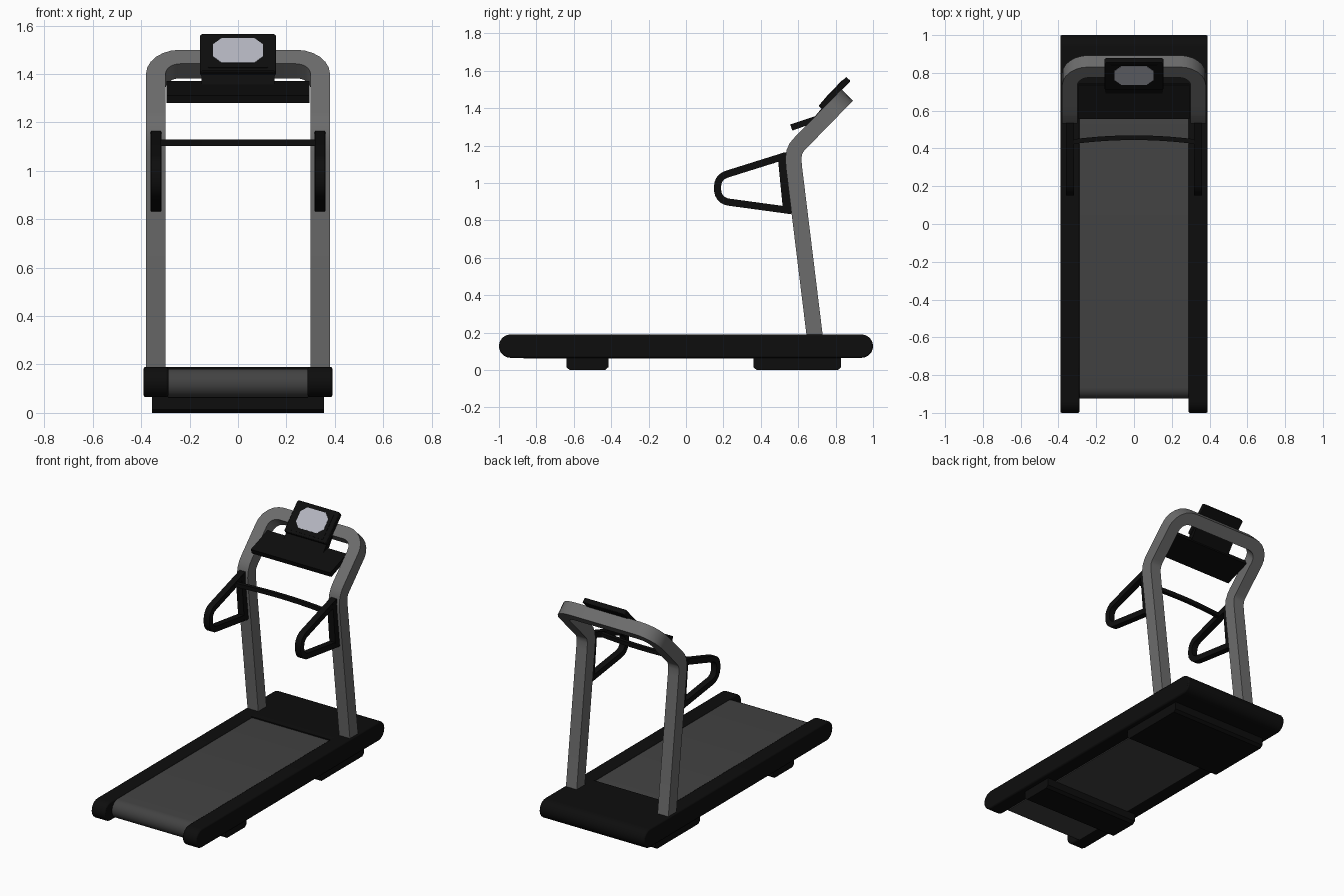
import bpy, bmesh, math
from mathutils import Vector

if "Cube" in bpy.data.objects:
    bpy.data.objects.remove(bpy.data.objects["Cube"])


def material(name, rgb):
    m = bpy.data.materials.new(name)
    m.diffuse_color = (*rgb, 1)
    m.use_nodes = True
    m.node_tree.nodes["Principled BSDF"].inputs["Base Color"].default_value = m.diffuse_color
    return m


BLACK = material("black plastic", (0.004, 0.004, 0.004))
BELT = material("dark grey rubber", (0.055, 0.055, 0.055))
GREY = material("grey metal", (0.15, 0.15, 0.15))
SCREEN = material("pale screen", (0.45, 0.46, 0.52))


def finish(name, bm, mat, bevel=0):
    bmesh.ops.recalc_face_normals(bm, faces=bm.faces)
    me = bpy.data.meshes.new(name)
    bm.to_mesh(me)
    bm.free()
    me.materials.append(mat)
    ob = bpy.data.objects.new(name, me)
    bpy.context.collection.objects.link(ob)
    bpy.ops.object.select_all(action='DESELECT')
    ob.select_set(True)
    bpy.context.view_layer.objects.active = ob
    bpy.ops.object.shade_smooth_by_angle(angle=math.radians(25))
    if bevel:
        b = ob.modifiers.new("soft edges", 'BEVEL')
        b.width, b.segments, b.limit_method = bevel, 2, 'ANGLE'
        b.angle_limit = math.radians(40)
    return ob


def side(u, v, n):
    """profile drawn in the y-z plane, extruded along x"""
    return (n, u, v)


def extrude(name, pts, n0, n1, mat, place=side, bevel=0):
    bm = bmesh.new()
    a = [bm.verts.new(place(u, v, n0)) for u, v in pts]
    b = [bm.verts.new(place(u, v, n1)) for u, v in pts]
    bm.faces.new(a)
    bm.faces.new(b)
    for i in range(len(pts)):
        j = (i + 1) % len(pts)
        bm.faces.new((a[i], a[j], b[j], b[i]))
    return finish(name, bm, mat, bevel)


def sweep(name, pts, width, n0, n1, mat, place=side, closed=False):
    """square bar along a flat path with mitred corners"""
    pts = [Vector(p) for p in pts]
    bm, rings, k = bmesh.new(), [], len(pts)
    for i, p in enumerate(pts):
        prev = pts[i - 1] if closed or i else None
        nxt = pts[(i + 1) % k] if closed or i < k - 1 else None
        d1 = (p - prev).normalized() if prev else (nxt - p).normalized()
        d2 = (nxt - p).normalized() if nxt else d1
        t = (d1 + d2).normalized()
        off = Vector((-t.y, t.x)) * width / 2 / max(t.dot(d1), 0.5)
        rings.append([bm.verts.new(place(*(p + s * off), n))
                      for s, n in ((1, n0), (1, n1), (-1, n1), (-1, n0))])
    for i in range(k if closed else k - 1):
        a, b = rings[i], rings[(i + 1) % k]
        for j in range(4):
            bm.faces.new((a[j], a[(j + 1) % 4], b[(j + 1) % 4], b[j]))
    if not closed:
        bm.faces.new(rings[0])
        bm.faces.new(rings[-1])
    return finish(name, bm, mat)


def arc(cx, cy, r, a0, a1, n):
    return [(cx + r * math.cos(math.radians(a0 + (a1 - a0) * i / n)),
             cy + r * math.sin(math.radians(a0 + (a1 - a0) * i / n))) for i in range(n + 1)]


def stadium(y0, y1, z0, z1):
    r, c = (z1 - z0) / 2, (z0 + z1) / 2
    return arc(y1 - r, c, r, -90, 90, 12) + arc(y0 + r, c, r, 90, 270, 12)


# deck: side rails, motor cover, running belt
for s, tag in ((-1, "left"), (1, "right")):
    extrude(tag + "_side_rail", stadium(-1, 1, 0.065, 0.19), s * 0.288, s * 0.39, BLACK, bevel=0.008)
extrude("motor_cover", [(0.56, 0.065)] + arc(0.9375, 0.1275, 0.0625, -90, 90, 12) + [(0.56, 0.19)],
        -0.30, 0.30, BLACK)
extrude("running_belt", stadium(-0.925, 0.62, 0.062, 0.183), -0.29, 0.29, BELT)

# feet
for name, y0, y1 in (("rear_foot", -0.64, -0.415), ("front_foot", 0.36, 0.83)):
    extrude(name, [(y0, 0.08), (y0, 0.015), (y0 + 0.018, 0), (y1 - 0.018, 0), (y1, 0.015), (y1, 0.08)],
            -0.355, 0.355, BLACK)

# upright frame: a flat arch bent along a side curve
SIDE = [Vector(p) for p in ((0.692, 0.15), (0.578, 1.08), (0.574, 1.13), (0.579, 1.165),
                            (0.591, 1.19), (0.608, 1.21), (0.66, 1.263), (0.862, 1.47))]
LEN = [0]
for p, q in zip(SIDE, SIDE[1:]):
    LEN.append(LEN[-1] + (q - p).length)
TOP = LEN[-1]


def bent(x, s, n):
    i = max(j for j in range(len(SIDE) - 1) if j == 0 or LEN[j] <= s + 1e-6)
    f = (s - LEN[i]) / (LEN[i + 1] - LEN[i])

    def normal(j):
        a, b = SIDE[max(j - 1, 0)], SIDE[min(j + 1, len(SIDE) - 1)]
        d = (b - a).normalized()
        return Vector((d.y, -d.x))
    p = SIDE[i].lerp(SIDE[i + 1], f) + normal(i).lerp(normal(i + 1), f).normalized() * n
    return (x, p.x, p.y)


half = [(0.34, s) for s in LEN[:-1]] + arc(0.24, TOP - 0.14, 0.10, 0, 90, 6)
sweep("upright_frame", half + [(-x, s) for x, s in reversed(half)], 0.08, -0.043, 0.043, GREY, bent)

# hand grips: closed loops in front of the uprights
loop = ([(0.54, 0.855), (0.515, 1.14)] + arc(0.235, 0.983, 0.066, 107, 180, 5)
        + arc(0.235, 0.963, 0.066, 185, 265, 5))
for s, tag in ((-1, "left"), (1, "right")):
    sweep(tag + "_hand_grip", loop, 0.038, s * 0.318, s * 0.36, BLACK, closed=True)
    extrude(tag + "_grip_mount", [(0.49, 1.145), (0.55, 1.165), (0.585, 0.835), (0.52, 0.84)],
            s * 0.317, s * 0.361, BLACK)

# slightly bowed cross bar between the grips
bow = [(-0.33 + 0.066 * i, 0.457 - 0.022 * ((i - 5) / 5) ** 2) for i in range(11)]
sweep("cross_bar", bow, 0.025, 1.103, 1.129, BLACK, lambda u, v, n: (u, v, n))

# tray and neck under the console
extrude("tray", [(0.557, 1.312), (0.569, 1.28), (0.745, 1.343), (0.735, 1.372)], -0.295, 0.295, BLACK)
extrude("console_neck", [(0.68, 1.345), (0.73, 1.34), (0.80, 1.44), (0.76, 1.44)], -0.15, 0.15, BLACK)


# console slab, tilted, with a screen plate
def tilted(x, t, n):
    return (x, 0.793 + t * 0.69 - n * 0.724, 1.48 + t * 0.724 + n * 0.69)


def chamfered(w, h, c):
    return [(-w, -h + c), (-w + c, -h), (w - c, -h), (w, -h + c),
            (w, h - c), (w - c, h), (-w + c, h), (-w, h - c)]


extrude("console", chamfered(0.157, 0.107, 0.008), -0.018, 0.014, BLACK, tilted, bevel=0.004)
extrude("screen_bezel", chamfered(0.125, 0.088, 0.004), 0.01, 0.016, BLACK, tilted)
extrude("screen", [(x, t + 0.008) for x, t in chamfered(0.103, 0.07, 0.035)], 0.012, 0.018, SCREEN, tilted)
